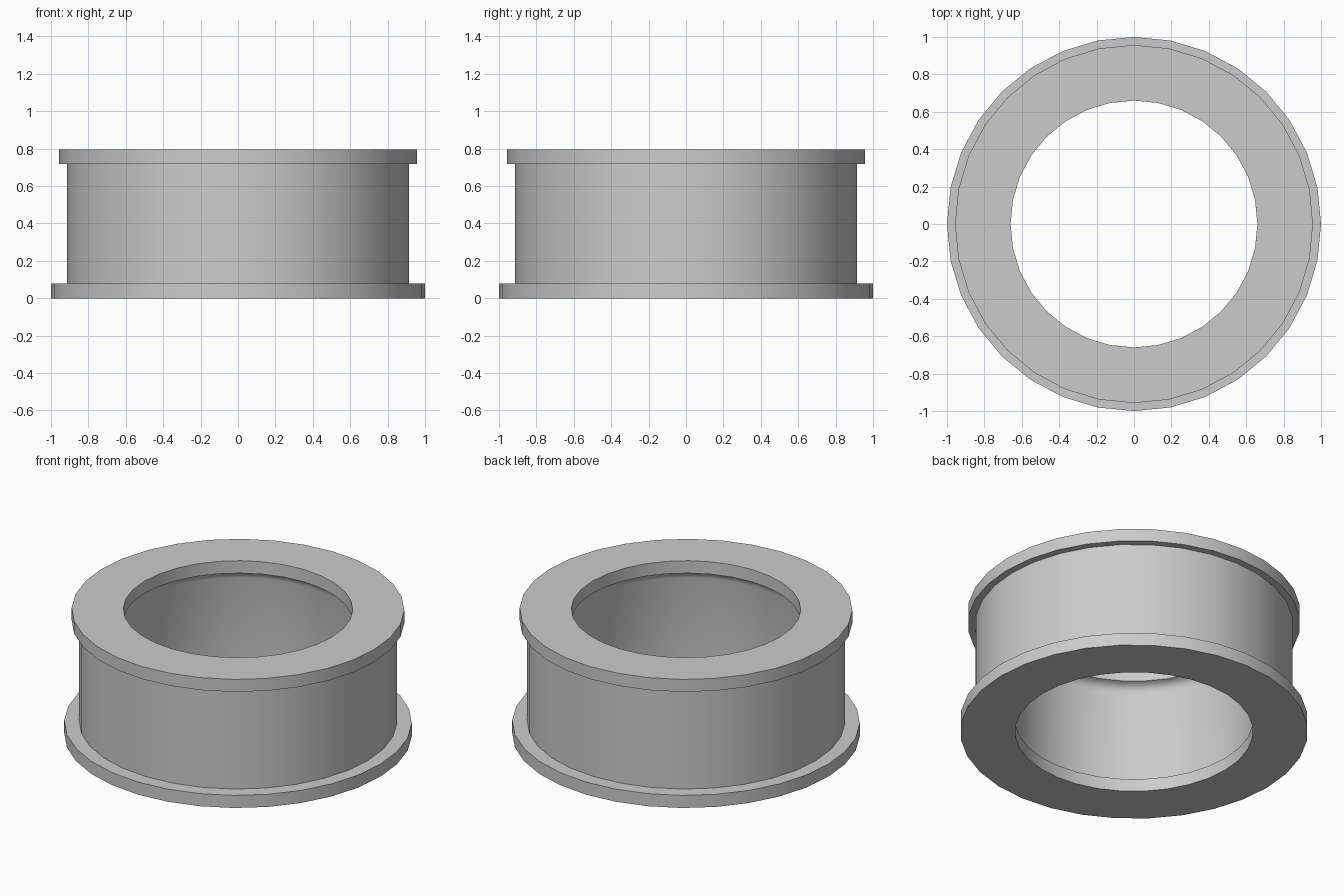
import bpy, bmesh, math

if "Cube" in bpy.data.objects:
    bpy.data.objects.remove(bpy.data.objects["Cube"])

SEGMENTS = 32


def lathe(name, profile):
    """Revolve a closed (radius, height) profile around z."""
    bm = bmesh.new()
    rings = []
    for i in range(SEGMENTS):
        a = 2 * math.pi * i / SEGMENTS
        rings.append([bm.verts.new((r * math.cos(a), r * math.sin(a), z)) for r, z in profile])
    n = len(profile)
    for i in range(SEGMENTS):
        a, b = rings[i], rings[(i + 1) % SEGMENTS]
        for j in range(n):
            k = (j + 1) % n
            bm.faces.new((a[j], b[j], b[k], a[k]))
    bmesh.ops.recalc_face_normals(bm, faces=bm.faces[:])
    mesh = bpy.data.meshes.new(name)
    bm.to_mesh(mesh)
    bm.free()
    obj = bpy.data.objects.new(name, mesh)
    bpy.context.collection.objects.link(obj)
    bpy.ops.object.select_all(action='DESELECT')
    obj.select_set(True)
    bpy.context.view_layer.objects.active = obj
    bpy.ops.object.shade_smooth_by_angle(angle=math.radians(35))
    return obj


# Outer side: wide bottom flange, straight drum, narrower top flange
outer = [(0.685, 0), (1.0, 0), (1.0, 0.08), (0.914, 0.08),
         (0.914, 0.717), (0.957, 0.717), (0.957, 0.796), (0.66, 0.796)]

# Inner side: shallow recess between the lips, rounded under the top lip
RADIUS, ROUND = 0.715, 0.055
inner = []
for i in range(4):
    t = math.pi / 2 * i / 3
    inner.append((0.66 + ROUND * math.sin(t), 0.717 - ROUND * (1 - math.cos(t))))
inner += [(RADIUS, 0.08), (0.685, 0.08)]

lathe("flanged_ring", outer + inner)
